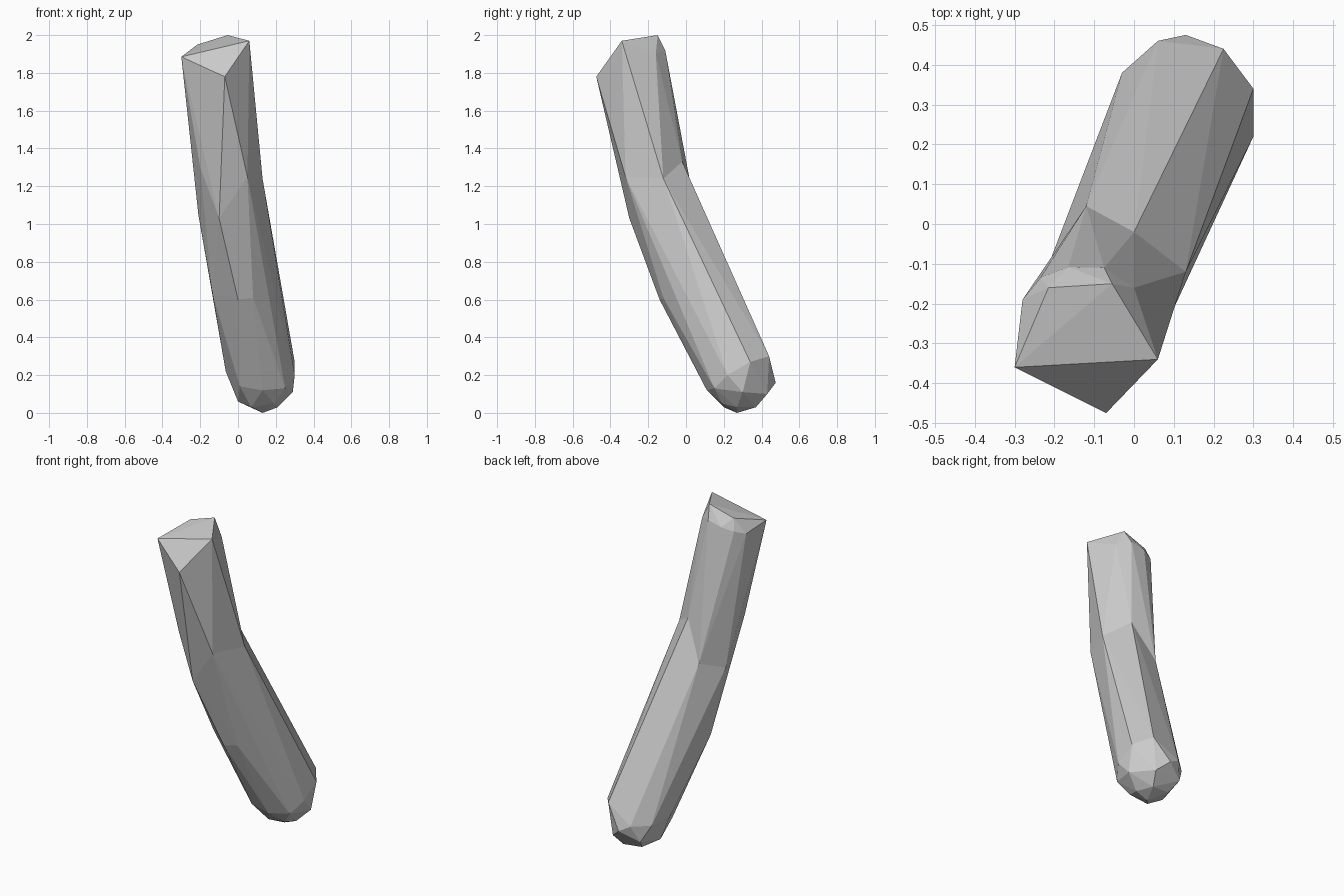
import bpy
import bmesh

cube = bpy.data.objects.get("Cube")
if cube:
    bpy.data.objects.remove(cube, do_unlink=True)

grey = bpy.data.materials.new("plain grey")
grey.use_nodes = True
colour = (0.6, 0.6, 0.6, 1)
grey.diffuse_color = colour
grey.node_tree.nodes["Principled BSDF"].inputs["Base Color"].default_value = colour


def hull(name, points):
    """Faceted convex solid around a few corner points."""
    bm = bmesh.new()
    for p in points:
        bm.verts.new(p)
    result = bmesh.ops.convex_hull(bm, input=bm.verts)
    loose = [v for v in bm.verts if not v.link_faces]
    bmesh.ops.delete(bm, geom=loose, context="VERTS")
    bmesh.ops.recalc_face_normals(bm, faces=bm.faces)
    mesh = bpy.data.meshes.new(name)
    bm.to_mesh(mesh)
    bm.free()
    mesh.materials.append(grey)
    obj = bpy.data.objects.new(name, mesh)
    bpy.context.collection.objects.link(obj)
    return obj


# Ring at the bend, shared by both segments
bend = [(0, -.02, 1.33), (.13, -.12, 1.24), (.05, -.32, 1.25), (-.1, -.3, 1.03),
        (-.2, -.29, 1.3), (-.21, -.09, 1.05), (-.12, .045, 1.1)]

# Slanted upper end
tip = [(-.3, -.36, 1.885), (-.07, -.475, 1.78), (.06, -.34, 1.97), (-.055, -.15, 2),
       (-.215, -.16, 1.95), (-.28, -.19, 1.86), (-.075, -.11, 1.92),
       (-.165, -.108, 1.9), (-.235, -.135, 1.88), (0, -.16, 1.9)]

# Front facets of the long lower segment
shank = [(.08, -.12, .61), (0, -.14, .6), (-.135, -.05, .63)]

# Rounded lower end: shoulder ring, cap ring and lowest point
shoulder = [(.3, .34, .27), (.3, .22, .2), (.225, .44, .3), (.13, .475, .16),
            (.06, .46, .2), (-.03, .38, .2), (-.065, .25, .22), (.01, .12, .14),
            (.13, .11, .12), (.25, .15, .13)]
cap = [(.29, .3, .11), (.2, .43, .1), (.02, .42, .1), (.21, .27, .03), (.17, .37, .03),
       (.05, .36, .04), (0, .25, .06), (.07, .2, .03), (.19, .19, .05), (.13, .27, 0)]

hull("upper_segment", bend + tip)
hull("lower_segment", bend + shank + shoulder + cap)
